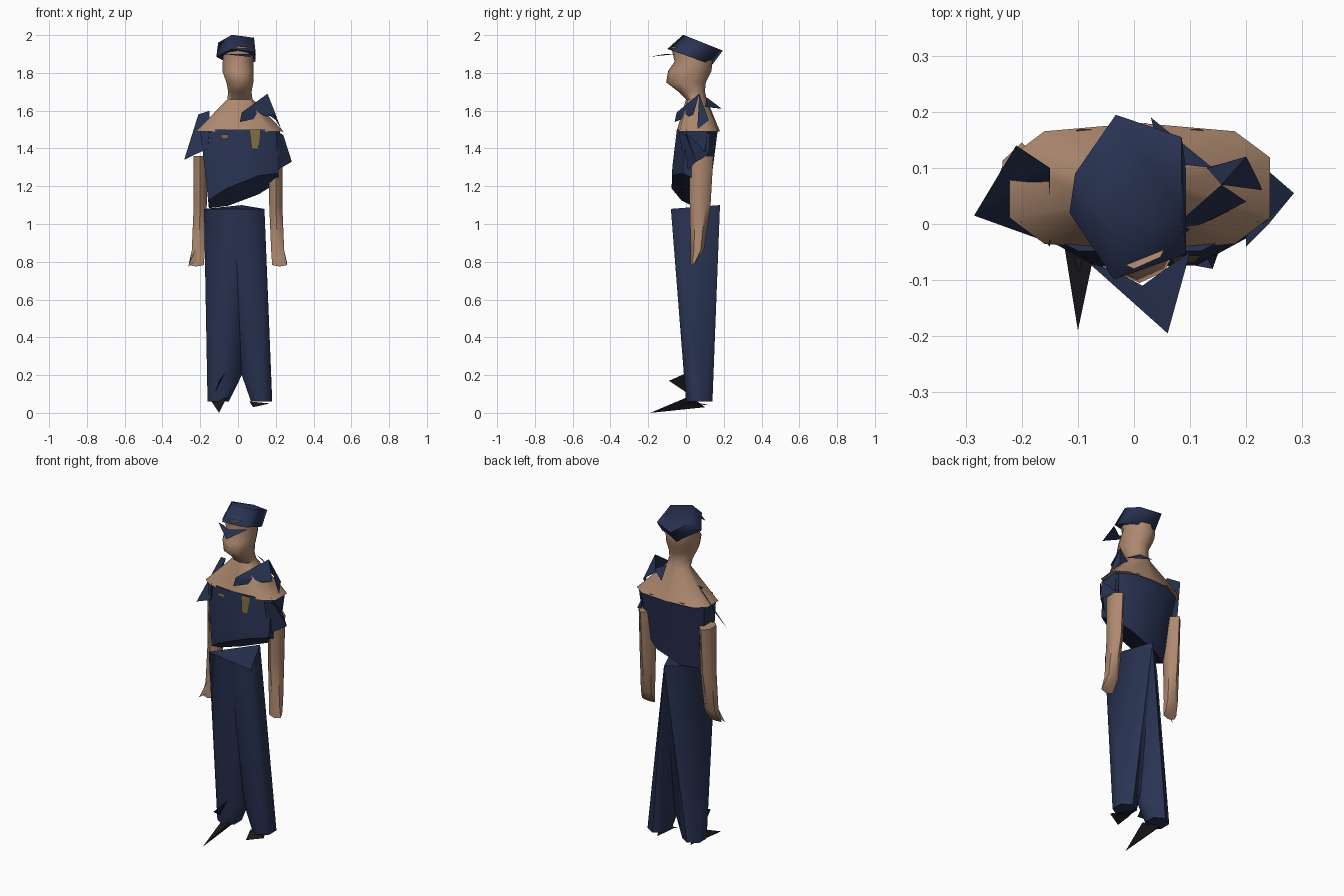
import bpy, bmesh, math
from mathutils import Vector
from mathutils.bvhtree import BVHTree

default_cube = bpy.data.objects.get("Cube")
if default_cube:
    bpy.data.objects.remove(default_cube, do_unlink=True)


def material(name, red, green, blue):
    mat = bpy.data.materials.new(name)
    mat.use_nodes = True
    mat.diffuse_color = (red, green, blue, 1)
    shader = next(node for node in mat.node_tree.nodes if node.type == 'BSDF_PRINCIPLED')
    shader.inputs["Base Color"].default_value = mat.diffuse_color
    return mat


navy = material("navy cloth", red=.022, green=.033, blue=.085)
skin = material("tan skin", red=.42, green=.25, blue=.16)
gold = material("dull gold", red=.2, green=.14, blue=.05)
black = material("black leather", red=.01, green=.01, blue=.015)


def finish(name, bm, mat, smooth_angle=0):
    """Turn a bmesh into a named, coloured object."""
    bmesh.ops.recalc_face_normals(bm, faces=bm.faces)
    mesh = bpy.data.meshes.new(name)
    bm.to_mesh(mesh)
    bm.free()
    mesh.materials.append(mat)
    part = bpy.data.objects.new(name, mesh)
    bpy.context.collection.objects.link(part)
    if smooth_angle:
        bpy.ops.object.select_all(action='DESELECT')
        part.select_set(True)
        bpy.context.view_layer.objects.active = part
        bpy.ops.object.shade_smooth_by_angle(angle=math.radians(smooth_angle))


def ring(sides, z, width, depth, x=0, y=0, square=1, tilt=0):
    """Corners of an oval section; square flattens it, tilt lifts it along y."""
    corners = []
    for i in range(sides):
        angle = math.tau * (i + .5) / sides
        c, s = math.cos(angle), math.sin(angle)
        across = math.copysign(abs(c) ** square, c) * width / 2
        along = math.copysign(abs(s) ** square, s) * depth / 2
        corners.append((x + across, y + along, z + tilt * along))
    return corners


def loft(*rings):
    """Closed bmesh skinned over a stack of rings."""
    bm = bmesh.new()
    loops = [[bm.verts.new(corner) for corner in corners] for corners in rings]
    for low, high in zip(loops, loops[1:]):
        for i in range(len(low)):
            bm.faces.new((low[i - 1], low[i], high[i], high[i - 1]))
    bm.faces.new(loops[0])
    bm.faces.new(loops[-1])
    return bm


def hull(name, points, mat, smooth_angle=0):
    """Faceted solid wrapped round a few corner points."""
    bm = bmesh.new()
    for point in points:
        bm.verts.new(point)
    bmesh.ops.convex_hull(bm, input=bm.verts)
    loose = [vert for vert in bm.verts if not vert.link_faces]
    bmesh.ops.delete(bm, geom=loose, context='VERTS')
    finish(name, bm, mat, smooth_angle)


def sheet(name, mat, *points):
    """Single loose panel."""
    bm = bmesh.new()
    bm.faces.new([bm.verts.new(point) for point in points])
    bmesh.ops.triangulate(bm, faces=bm.faces)
    finish(name, bm, mat)


# Head, neck and sloping shoulders
head = loft(
    ring(sides=10, z=1.49, width=.48, depth=.23, x=.01, y=.065, square=.65),
    ring(sides=10, z=1.66, width=.14, depth=.11, x=.01, y=.055),
    ring(sides=10, z=1.7, width=.13, depth=.14, x=.01, y=.03),
    ring(sides=10, z=1.75, width=.15, depth=.21, x=.01),
    ring(sides=10, z=1.81, width=.175, depth=.23, y=.02),
    ring(sides=10, z=1.86, width=.17, depth=.2, y=.04),
    ring(sides=10, z=1.92, width=.16, depth=.22, y=.03, tilt=-.2))
finish("head_and_shoulders", head, skin, smooth_angle=60)

# Five-sided cap leaning backwards, with a bent brim
cap = loft(
    ring(sides=5, z=1.885, width=.23, depth=.25, y=.02, tilt=-.35),
    ring(sides=5, z=1.96, width=.21, depth=.22, y=.09, tilt=-.4))
finish("cap", cap, navy, smooth_angle=80)
brim_tip = (.06, -.195, 1.885)
sheet("cap_brim", navy, (-.08, -.07, 1.9), brim_tip, (.1, -.05, 1.9),
      (.07, -.07, 1.9), (.015, -.11, 1.9), (-.04, -.08, 1.9))

# Shirt, sliced along a slanted hem
shirt = loft(
    ring(sides=8, z=1, width=.38, depth=.2, x=.03, y=.01),
    ring(sides=8, z=1.3, width=.42, depth=.23, x=.02, y=.035, square=.85),
    ring(sides=8, z=1.5, width=.45, depth=.23, x=.01, y=.06, square=.75))
hem = bmesh.ops.bisect_plane(
    shirt, geom=shirt.verts[:] + shirt.edges[:] + shirt.faces[:],
    plane_co=(-.15, .05, 1.09), plane_no=(.4, -.5, -1), clear_outer=True)
hem_edges = [cut for cut in hem["geom_cut"] if isinstance(cut, bmesh.types.BMEdge)]
bmesh.ops.holes_fill(shirt, edges=hem_edges)
shirt_surface = BVHTree.FromBMesh(shirt)
finish("shirt", shirt, navy, smooth_angle=50)


# Badge and name plate laid on the shirt front
def plate(name, x, z, width, height, taper=1):
    corners = []
    for across, up in ((-taper, -1), (taper, -1), (1, 1), (-1, 1)):
        start = Vector((x + across * width / 2, -1, z + up * height / 2))
        corners.append(shirt_surface.ray_cast(start, Vector((0, 1, 0)))[0] - Vector((0, .008, 0)))
    sheet(name, gold, *corners)


plate("badge", x=.09, z=1.45, width=.06, height=.1, taper=.6)
plate("name_plate", x=-.07, z=1.465, width=.045, height=.02, taper=.8)

# Torn sleeves, shoulder strap and collar
sheet("right_sleeve", navy, (-.21, .14, 1.58), (-.15, .1, 1.6),
      (-.15, -.04, 1.5), (-.16, -.03, 1.4), (-.285, .015, 1.34))
left_tip = (.285, .055, 1.33)
sheet("left_sleeve", navy, (.23, 0, 1.48), (.22, .13, 1.48), (.21, .12, 1.37), left_tip)
sheet("left_sleeve_front", navy, (.2, -.04, 1.49), (.24, 0, 1.47), left_tip, (.2, 0, 1.28))
strap_peak = (.156, .07, 1.69)
sheet("left_shoulder_strap", navy, (.01, -.06, 1.54), (.02, -.05, 1.59),
      strap_peak, (.2, .04, 1.58))
sheet("left_shoulder_panel", navy, strap_peak, (.23, .06, 1.5), (.2, .12, 1.55), (.13, .1, 1.6))
sheet("collar_back", navy, (.03, .19, 1.61), (.14, .1, 1.62), (.05, .11, 1.67))

for side, label in ((-1, "right"), (1, "left")):
    # Tapering arm ending in a thin, outward hand
    arm = loft(
        ring(sides=6, z=1.36, width=.08, depth=.13, x=side * .2, y=.08),
        ring(sides=6, z=1.1, width=.08, depth=.11, x=side * .2, y=.075),
        ring(sides=6, z=.86, width=.08, depth=.07, x=side * .21, y=.06),
        ring(sides=6, z=.79, width=.09, depth=.03, x=side * .22, y=.04, tilt=1))
    finish(label + "_arm", arm, skin, smooth_angle=50)

    # Trouser leg, sharing the waist and crotch with the other one
    cuff = ring(sides=6, z=.06, width=.13, depth=.14, x=side * .115 + .01, y=.07)
    waist = [(side * .16 - .02, side * -.03 - .05, 1.08), (-.02, -.05, 1.08), (.02, .18, 1.1)]
    crotch = [(.02, .03, .2), (.02, .08, .2)]
    hull(label + "_trouser_leg", cuff + waist + crotch, navy, smooth_angle=60)

# Fingers reaching outwards
sheet("right_fingers", skin, (-.18, .04, .83), (-.22, .03, .88), (-.265, .01, .775))

# Shoes worn down to shards
hull("right_shoe", [(-.1, -.19, 0), (-.14, .06, .06), (-.06, 0, .08), (-.1, .1, .03)], black)
sheet("right_lace", black, (-.07, 0, .21), (-.1, -.09, .17), (-.12, 0, .11))
sheet("left_shoe", black, (.06, .03, .06), (.08, -.04, .03), (.17, 0, .05), (.1, .13, .04))
